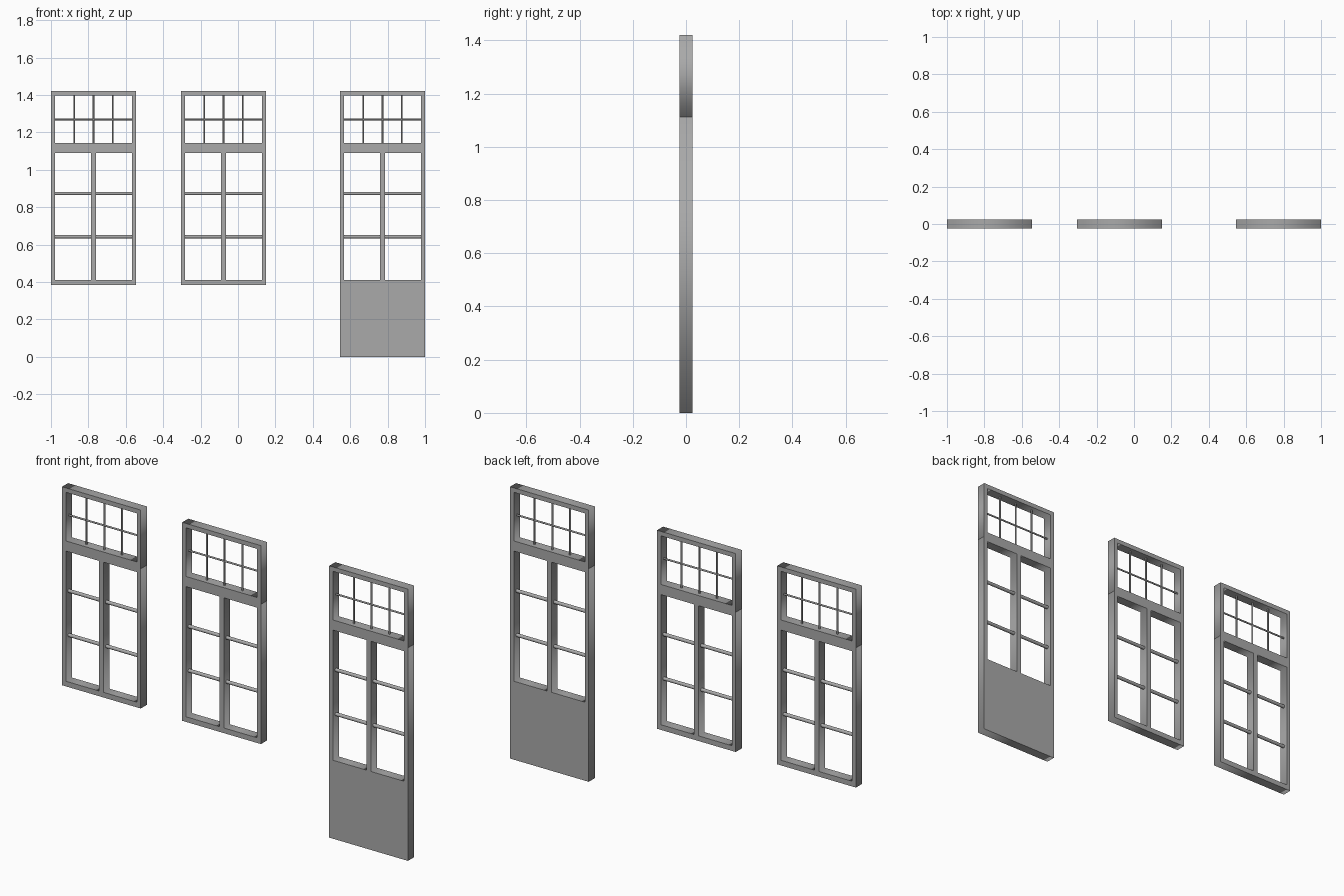
import bpy
import math
from mathutils import Vector

cube = bpy.data.objects.get("Cube")
if cube:
    bpy.data.objects.remove(cube, do_unlink=True)

grey = bpy.data.materials.new("grey_paint")
grey.use_nodes = True
grey.diffuse_color = (0.4, 0.4, 0.4, 1)
grey.node_tree.nodes["Principled BSDF"].inputs["Base Color"].default_value = (0.4, 0.4, 0.4, 1)

WIDTH, DEPTH, STILE = 0.455, 0.05, 0.022
SPLIT, TOP = 1.113, 1.42


def extrude_profile(name, outer, holes=()):
    """Flat rectangle (x0, z0, x1, z1) with rectangular openings, given depth."""
    curve = bpy.data.curves.new(name, 'CURVE')
    curve.dimensions = '2D'
    curve.fill_mode = 'BOTH'
    curve.extrude = DEPTH / 2
    for x0, z0, x1, z1 in (outer, *holes):
        spline = curve.splines.new('POLY')
        spline.points.add(3)
        for p, (x, z) in zip(spline.points, ((x0, z0), (x1, z0), (x1, z1), (x0, z1))):
            p.co = (x, z, 0, 1)
        spline.use_cyclic_u = True
    obj = bpy.data.objects.new(name, curve)
    obj.rotation_euler.x = math.pi / 2
    bpy.context.collection.objects.link(obj)
    bpy.ops.object.select_all(action='DESELECT')
    obj.select_set(True)
    bpy.context.view_layer.objects.active = obj
    bpy.ops.object.convert(target='MESH')
    obj = bpy.context.object
    obj.data.materials.clear()
    obj.data.materials.append(grey)
    return obj


def rod(name, start, end, radius):
    """Round glazing bar between two points (x, z)."""
    a, b = Vector((start[0], 0, start[1])), Vector((end[0], 0, end[1]))
    bpy.ops.mesh.primitive_cylinder_add(vertices=16, radius=radius, depth=(b - a).length,
                                        location=(a + b) / 2)
    obj = bpy.context.object
    obj.name = name
    obj.rotation_euler = (b - a).to_track_quat('Z', 'Y').to_euler()
    obj.data.materials.append(grey)
    bpy.ops.object.shade_smooth_by_angle()


def window(label, x, bottom):
    left, right, mid = x + STILE, x + WIDTH - STILE, x + WIDTH / 2
    sill = 0.41

    # Lower sash with central mullion; a low bottom becomes a solid door panel
    extrude_profile(label + "_lower_frame", (x, bottom, x + WIDTH, SPLIT),
                    [(left, sill, mid - 0.013, 1.09), (mid + 0.013, sill, right, 1.09)])
    for i, z in enumerate((0.642, 0.873)):
        rod(f"{label}_lower_bar_{i + 1}", (left, z), (right, z), 0.009)

    # Transom light with thin glazing bars
    low, high = 1.143, 1.397
    extrude_profile(label + "_transom_frame", (x, SPLIT, x + WIDTH, TOP),
                    [(left, low, right, high)])
    rod(label + "_transom_cross_bar", (left, 1.269), (right, 1.269), 0.0045)
    for i in (1, 2, 3):
        bx = left + (right - left) * i / 4
        rod(f"{label}_transom_upright_{i}", (bx, low), (bx, high), 0.0045)


window("right_window", -1.0, 0.383)
window("middle_window", -0.305, 0.383)
window("door", 0.545, 0.0)
